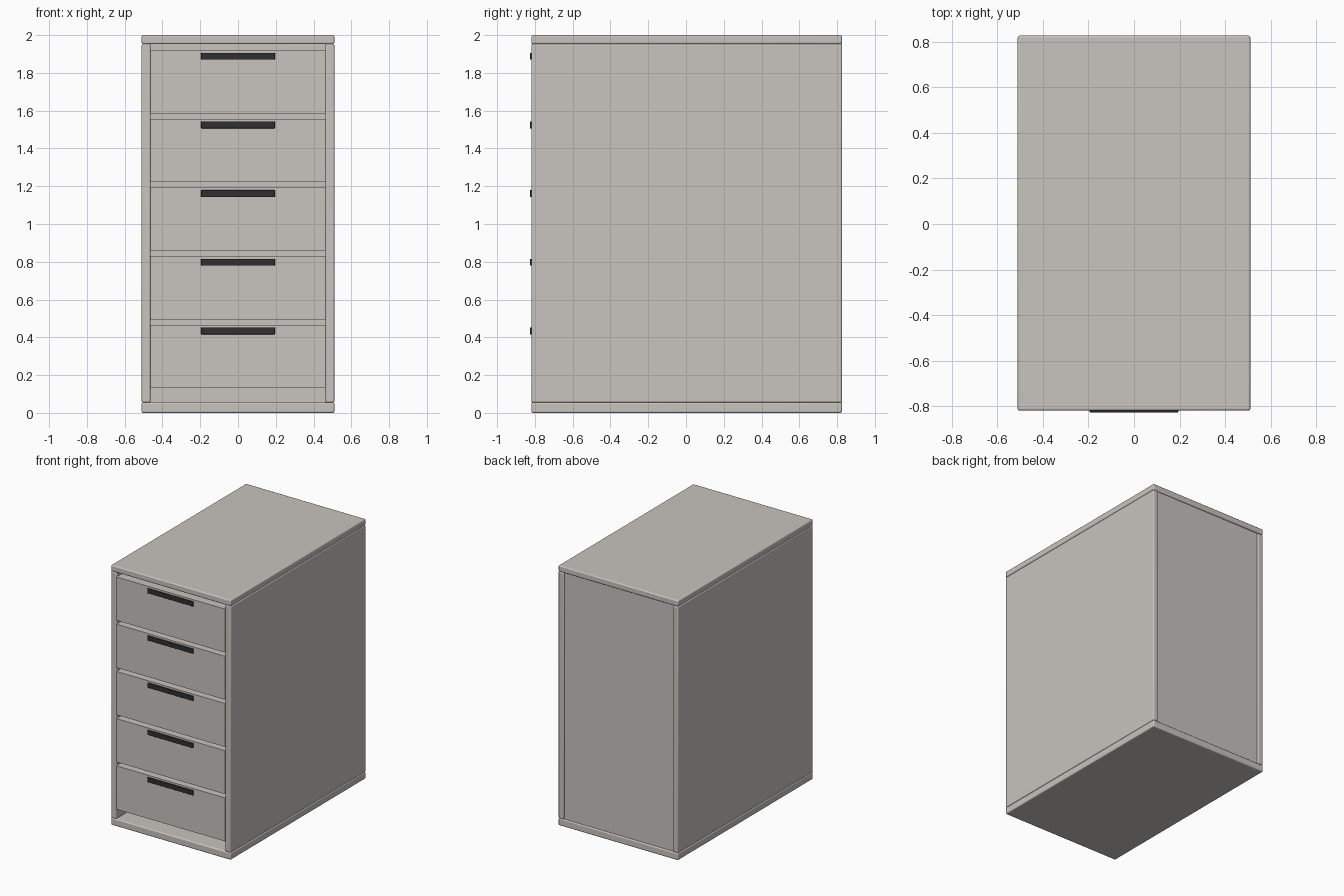
import bpy

cube = bpy.data.objects.get("Cube")
if cube:
    bpy.data.objects.remove(cube, do_unlink=True)


def make_material(name, rgb):
    mat = bpy.data.materials.new(name)
    mat.use_nodes = True
    mat.diffuse_color = (*rgb, 1)
    mat.node_tree.nodes["Principled BSDF"].inputs["Base Color"].default_value = (*rgb, 1)
    return mat


grey = make_material("warm grey paint", (0.58, 0.55, 0.52))
black = make_material("black plastic", (0.03, 0.03, 0.03))


def box(name, x, y, z, mat, bevel=0.0):
    """Box from its (low, high) limits on each axis, with optional rounded edges."""
    limits = (x, y, z)
    bpy.ops.mesh.primitive_cube_add(size=1, location=[(a + b) / 2 for a, b in limits])
    ob = bpy.context.object
    ob.name = name
    ob.scale = [b - a for a, b in limits]
    bpy.ops.object.transform_apply(location=False, rotation=False, scale=True)
    ob.data.materials.append(mat)
    if bevel:
        mod = ob.modifiers.new("rounded edges", "BEVEL")
        mod.width = bevel
        mod.segments = 3
        bpy.ops.object.shade_smooth_by_angle()
    return ob


HALF_W, FRONT, BACK, HEIGHT = 0.51, -0.818, 0.826, 2.0
BOARD = 0.047
INNER = HALF_W - BOARD
BEVEL = 0.008

# Top and base boards
box("top_board", (-HALF_W, HALF_W), (FRONT, BACK), (HEIGHT - BOARD, HEIGHT), grey, BEVEL)
box("base_board", (-HALF_W, HALF_W), (FRONT, BACK), (0, 0.055), grey, BEVEL)

# Side panels
for side, sign in (("left", 1), ("right", -1)):
    x = sorted((sign * INNER, sign * HALF_W))
    box(side + "_panel", x, (FRONT, BACK), (0.055, HEIGHT - BOARD), grey, BEVEL)

# Back panel, set in slightly
box("back_panel", (-INNER, INNER), (BACK - 0.03, BACK - 0.01), (0.055, HEIGHT - BOARD), grey)

# Drawers with open slots between them, and their handles
PITCH, SLOT = 0.3635, 0.029
for i in range(5):
    top = 1.92 - i * PITCH
    box(f"drawer_{i + 1}", (-INNER, INNER), (FRONT + 0.001, BACK - 0.03),
        (top - PITCH + SLOT, top), grey)
    box(f"handle_{i + 1}", (-0.195, 0.195), (FRONT - 0.008, FRONT + 0.01),
        (top - 0.05, top - 0.014), black, 0.002)
